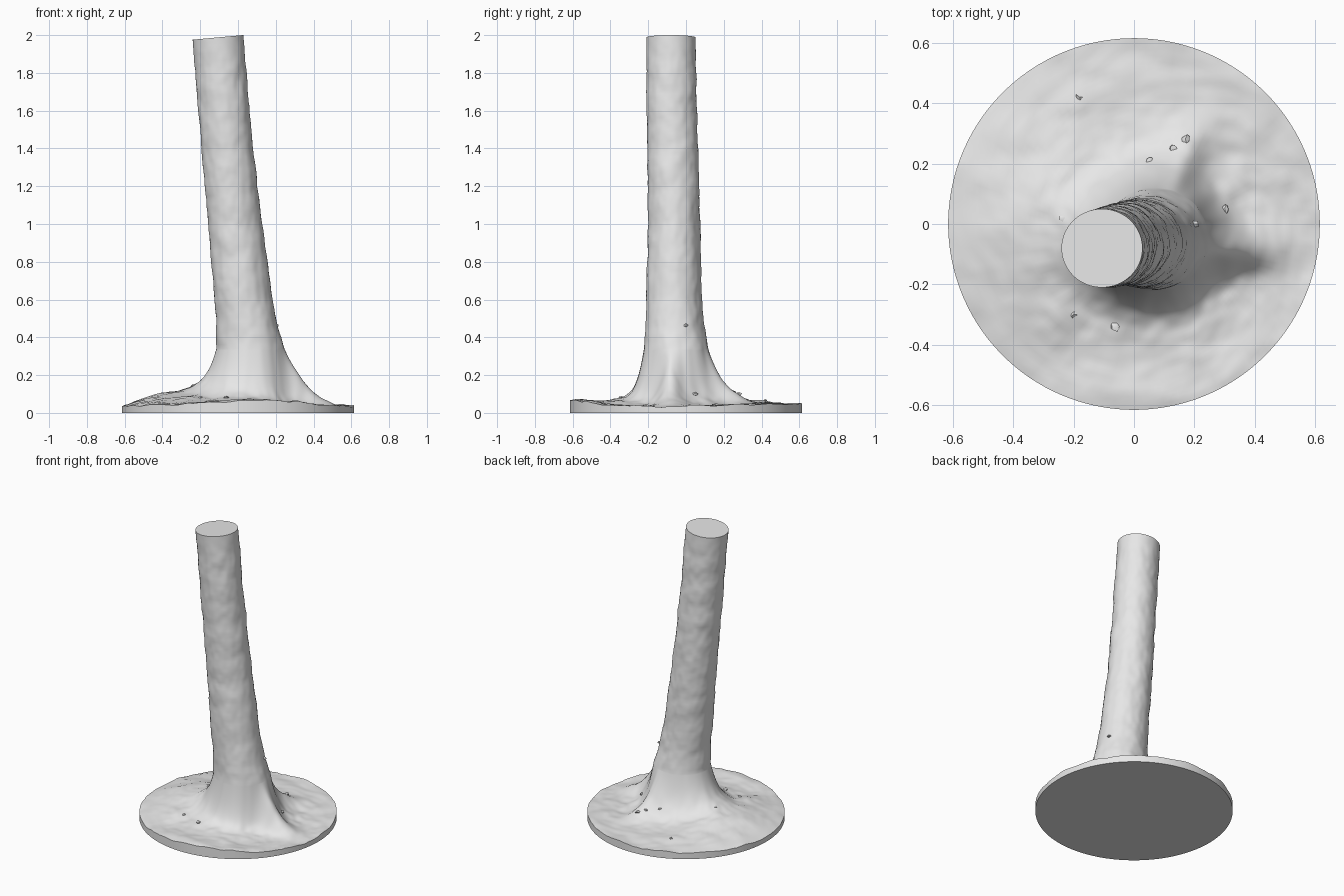
import bpy, bmesh, math, random
from mathutils import Vector, noise

cube = bpy.data.objects.get("Cube")
if cube:
    bpy.data.objects.remove(cube, do_unlink=True)

random.seed(4)
SEG = 128
DISC_R = 0.615
BASE_Z = 0.01
FOOT = Vector((0.07, -0.05))

grey = bpy.data.materials.new("plain grey")
grey.use_nodes = True
grey.diffuse_color = (0.8, 0.8, 0.8, 1)
grey.node_tree.nodes["Principled BSDF"].inputs["Base Color"].default_value = (0.8, 0.8, 0.8, 1)

# Trunk sections: height, left x, right x, front y, back y
SECTIONS = [
    (0.34, -0.115, 0.245, -0.222, 0.118),
    (0.45, -0.115, 0.212, -0.215, 0.095),
    (0.60, -0.125, 0.185, -0.21, 0.085),
    (1.00, -0.16, 0.125, -0.20, 0.075),
    (1.50, -0.20, 0.07, -0.205, 0.06),
    (2.00, -0.24, 0.028, -0.21, 0.05),
]


def bump(angle, centre, below, above):
    """Smooth hump around a direction, with a width on each side (degrees)."""
    d = (math.degrees(angle) - centre + 180) % 360 - 180
    return math.exp(-(d / (below if d < 0 else above)) ** 2)


def section(z):
    for a, b in zip(SECTIONS, SECTIONS[1:]):
        if z <= b[0]:
            k = (z - a[0]) / (b[0] - a[0])
            return [p + (q - p) * k for p, q in zip(a[1:], b[1:])]
    return SECTIONS[-1][1:]


def trunk_point(a, z):
    x0, x1, y0, y1 = section(z)
    p = Vector(((x0 + x1) / 2 + (x1 - x0) / 2 * math.cos(a),
                (y0 + y1) / 2 + (y1 - y0) / 2 * math.sin(a), z))
    fade = min(1, (2 - z) * 8)
    n = noise.noise(p * 9) * 0.006 + noise.noise(p * 25) * 0.003
    return p + Vector((math.cos(a), math.sin(a), 0)) * n * fade


def rim_point(a):
    """Where a ray from the trunk foot meets the edge of the disc."""
    d = Vector((math.cos(a), math.sin(a)))
    b = FOOT.dot(d)
    return FOOT + d * (-b + math.sqrt(b * b - FOOT.dot(FOOT) + DISC_R ** 2))


def ground_point(a, t):
    """Flared roots and mound running from the trunk out to the rim."""
    start = trunk_point(a, SECTIONS[0][0])
    end = rim_point(a)
    rim = 0.035 + 0.03 * bump(a, -85, 40, 35) + 0.012 * bump(a, 80, 60, 60)
    mound = 0.1 * bump(a, 175, 50, 55)
    power = 9 - 6.4 * bump(a, -8, 19, 26) - 5 * bump(a, 70, 17, 26)
    z = rim + mound * (1 - t * t) + (start.z - rim - mound) * (1 - t) ** power
    xy = start.xy.lerp(end, t)
    rough = noise.noise(Vector((xy.x, xy.y, 0)) * 8) * 0.012
    rough += noise.noise(Vector((xy.x, xy.y, 2)) * 24) * 0.005
    return Vector((xy.x, xy.y, z + rough * min(1, t * 6)))


angles = [2 * math.pi * i / SEG for i in range(SEG)]
rings = []

# Underside edge, then the ground from rim to trunk
rings.append([Vector((*rim_point(a), BASE_Z - 0.01)) for a in angles])
for i in range(41):
    t = (1 - i / 40) ** 1.5
    rings.append([ground_point(a, t) for a in angles])

# Leaning trunk with a slightly slanted cut at the top
for i in range(1, 81):
    z = SECTIONS[0][0] + (2 - SECTIONS[0][0]) * i / 80
    ring = [trunk_point(a, z) for a in angles]
    for p in ring:
        p.z += 0.09 * (p.x - 0.028) * max(0, (z - 1.5) / 0.5)
    rings.append(ring)

bm = bmesh.new()
loops = [[bm.verts.new(p) for p in ring] for ring in rings]
for low, high in zip(loops, loops[1:]):
    for i in range(SEG):
        j = (i + 1) % SEG
        bm.faces.new((low[i], low[j], high[j], high[i]))
bm.faces.new(loops[0][::-1])
bm.faces.new(loops[-1])


def add_object(name, bm):
    mesh = bpy.data.meshes.new(name)
    bm.to_mesh(mesh)
    bm.free()
    mesh.materials.append(grey)
    obj = bpy.data.objects.new(name, mesh)
    bpy.context.collection.objects.link(obj)
    bpy.ops.object.select_all(action='DESELECT')
    obj.select_set(True)
    bpy.context.view_layer.objects.active = obj
    bpy.ops.object.shade_smooth_by_angle(angle=math.radians(40))
    return obj


trunk = add_object("trunk_and_ground", bm)

# Loose crumbs of bark and soil resting on the ground
bm = bmesh.new()
for x, y in [(0.05, 0.21), (0.13, 0.25), (0.17, 0.28), (0.30, 0.05), (0.20, 0.0),
             (-0.20, -0.30), (-0.06, -0.34), (-0.24, 0.02), (-0.18, 0.42)]:
    hit, spot, normal, _ = trunk.ray_cast(Vector((x, y, 3)), Vector((0, 0, -1)))
    if hit:
        made = bmesh.ops.create_icosphere(bm, subdivisions=1, radius=random.uniform(0.012, 0.02))
        for v in made["verts"]:
            v.co *= random.uniform(0.6, 1.2)
            v.co.z *= 0.6
            v.co += spot
add_object("loose_crumbs", bm)
